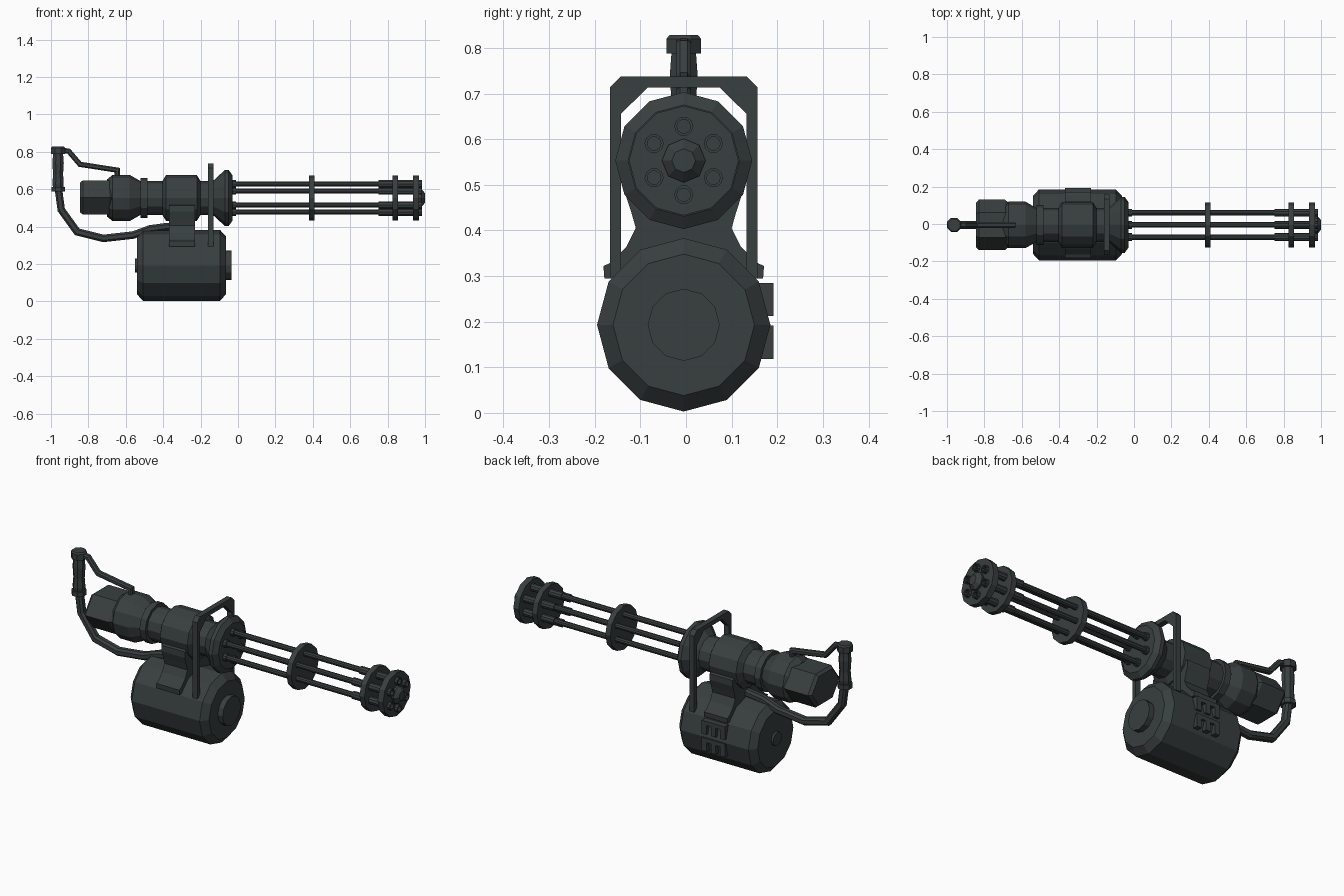
import bpy, bmesh
from math import cos, sin, pi
from mathutils import Vector

if "Cube" in bpy.data.objects:
    bpy.data.objects.remove(bpy.data.objects["Cube"])

GUNMETAL = (0.04, 0.05, 0.05, 1)
mat = bpy.data.materials.new("dark gunmetal")
mat.use_nodes = True
mat.diffuse_color = GUNMETAL
mat.node_tree.nodes["Principled BSDF"].inputs["Base Color"].default_value = GUNMETAL

CY = -0.005       # centre plane
AXIS = 0.553      # height of the barrel axis
DRUM = 0.193      # height of the drum axis


def finish(name, bm):
    bmesh.ops.recalc_face_normals(bm, faces=bm.faces)
    mesh = bpy.data.meshes.new(name)
    bm.to_mesh(mesh)
    bm.free()
    mesh.materials.append(mat)
    obj = bpy.data.objects.new(name, mesh)
    bpy.context.collection.objects.link(obj)
    return obj


def loft(name, rings):
    """Skin a list of equal rings and cap both ends."""
    bm = bmesh.new()
    loops = [[bm.verts.new(p) for p in ring] for ring in rings]
    n = len(loops[0])
    for a, b in zip(loops, loops[1:]):
        for i in range(n):
            j = (i + 1) % n
            bm.faces.new((a[i], a[j], b[j], b[i]))
    bm.faces.new(loops[0])
    bm.faces.new(loops[-1])
    return finish(name, bm)


def turned(name, profile, z, y=CY, sides=12, sy=1.0, sz=1.0):
    """Turn (x, radius) pairs round an axis along x."""
    angles = [2 * pi * i / sides for i in range(sides)]
    return loft(name, [[(x, y + r * sy * cos(a), z + r * sz * sin(a)) for a in angles]
                       for x, r in profile])


def upright(name, x, profile, sides=8):
    """Turn (z, radius) pairs round a vertical axis."""
    angles = [2 * pi * (i + 0.5) / sides for i in range(sides)]
    return loft(name, [[(x + r * cos(a), CY + r * sin(a), z) for a in angles]
                       for z, r in profile])


def pipe(name, path, half_y, half_n):
    """Sweep a chamfered section along a path in the xz plane."""
    pts = [Vector((x, 0, z)) for x, z in path]
    section = [(1, .5), (.5, 1), (-.5, 1), (-1, .5), (-1, -.5), (-.5, -1), (.5, -1), (1, -.5)]
    rings = []
    for i, p in enumerate(pts):
        before = (p - pts[i - 1]).normalized() if i else (pts[1] - p).normalized()
        after = (pts[i + 1] - p).normalized() if i < len(pts) - 1 else before
        t = (before + after).normalized()
        normal = Vector((-t.z, 0, t.x)) / max(t.dot(before), 0.5)
        rings.append([p + normal * (half_n * v) + Vector((0, CY + half_y * u, 0))
                      for u, v in section])
    return loft(name, rings)


def box(name, x0, x1, y0, y1, z0, z1):
    return loft(name, [[(x, y0, z0), (x, y1, z0), (x, y1, z1), (x, y0, z1)] for x in (x0, x1)])


def slab(name, outline, x0, x1):
    """Extrude a (y, z) outline along x."""
    return loft(name, [[(x, CY + y, z) for y, z in outline] for x in (x0, x1)])


# Main housing and motor block
turned("housing", [(-.70, .10), (-.67, .124), (-.58, .124), (-.52, .09), (-.405, .09),
                   (-.385, .122), (-.22, .122), (-.20, .09), (-.135, .09), (-.07, .15),
                   (-.05, .15), (-.03, .122)], AXIS)
turned("housing_collar", [(-.52, .107), (-.485, .107)], AXIS)
turned("motor_block", [(-.845, .118), (-.83, .135), (-.69, .135), (-.67, .118)], AXIS + .003,
       sides=6, sz=.78)

# Six hollow barrels with sleeves
for k in range(6):
    a = pi / 2 + k * pi / 3
    y, z = CY + .075 * cos(a), AXIS + .075 * sin(a)
    turned(f"barrel_{k + 1}", [(-.04, .021), (-.012, .021), (-.012, .015), (.75, .015), (.75, .021),
                               (.985, .021), (.985, .015), (.95, .015)], z, y, sides=10)

# Barrel clamps and hub
for name, x0, x1 in (("middle_clamp", .38, .41), ("rear_muzzle_clamp", .825, .855),
                     ("front_muzzle_clamp", .935, .968)):
    turned(name, [(x0, .12), (x1, .12)], AXIS)
turned("muzzle_hub", [(.96, .048), (.98, .048), (1.0, .026)], AXIS, sides=8)

# Ammunition drum
turned("drum", [(-.54, .155), (-.508, .19), (-.097, .19), (-.064, .155)], DRUM)
turned("drum_front_cap", [(-.07, .079), (-.034, .079)], DRUM)
turned("drum_rear_cap", [(-.552, .037), (-.53, .037)], DRUM)

# Saddle joining housing and drum
half = [(.174, .295), (.176, .322), (.158, .33), (.125, .365), (.105, .405), (.115, .44),
        (.128, .48), (.128, .513), (.10, .52)]
slab("saddle", half + [(-y, z) for y, z in reversed(half)], -.37, -.23)

# Toothed latches on the drum's back
for k, z in enumerate((.212, .118)):
    box(f"latch_spine_{k + 1}", -.37, -.23, .12, .192, z + .05, z + .073)
    for t in range(3):
        x = -.37 + t * .0555
        box(f"latch_tooth_{k + 1}_{t + 1}", x, x + .029, .12, .192, z, z + .055)

# Carrying frame: a chamfered arch made from outer and inner outlines
outer = [(.162, .295), (.162, .713), (.138, .737)]
inner = [(.138, .295), (.138, .655), (.079, .713)]
arch_out = outer + [(-y, z) for y, z in reversed(outer)]
arch_in = inner + [(-y, z) for y, z in reversed(inner)]
loft("carrying_frame", [[(-.16, CY + o[0], o[1]), (-.13, CY + o[0], o[1]),
                         (-.13, CY + i[0], i[1]), (-.16, CY + i[0], i[1])]
                        for o, i in zip(arch_out, arch_in)])

# Rear handle: lower arm, upper arm and grip
pipe("lower_arm", [(-.28, .405), (-.38, .40), (-.47, .388), (-.56, .355), (-.72, .337),
                   (-.86, .372), (-.945, .49), (-.96, .60)], .022, .02)
pipe("upper_arm", [(-.96, .812), (-.905, .803), (-.845, .733), (-.645, .702), (-.645, .66)],
     .016, .014)
upright("grip", -.962, [(.60, .028), (.63, .033), (.68, .029), (.74, .033), (.79, .029)])
upright("grip_lower_ring", -.962, [(.587, .039), (.612, .039)])
upright("grip_upper_ring", -.962, [(.788, .041), (.82, .041), (.828, .034)])
